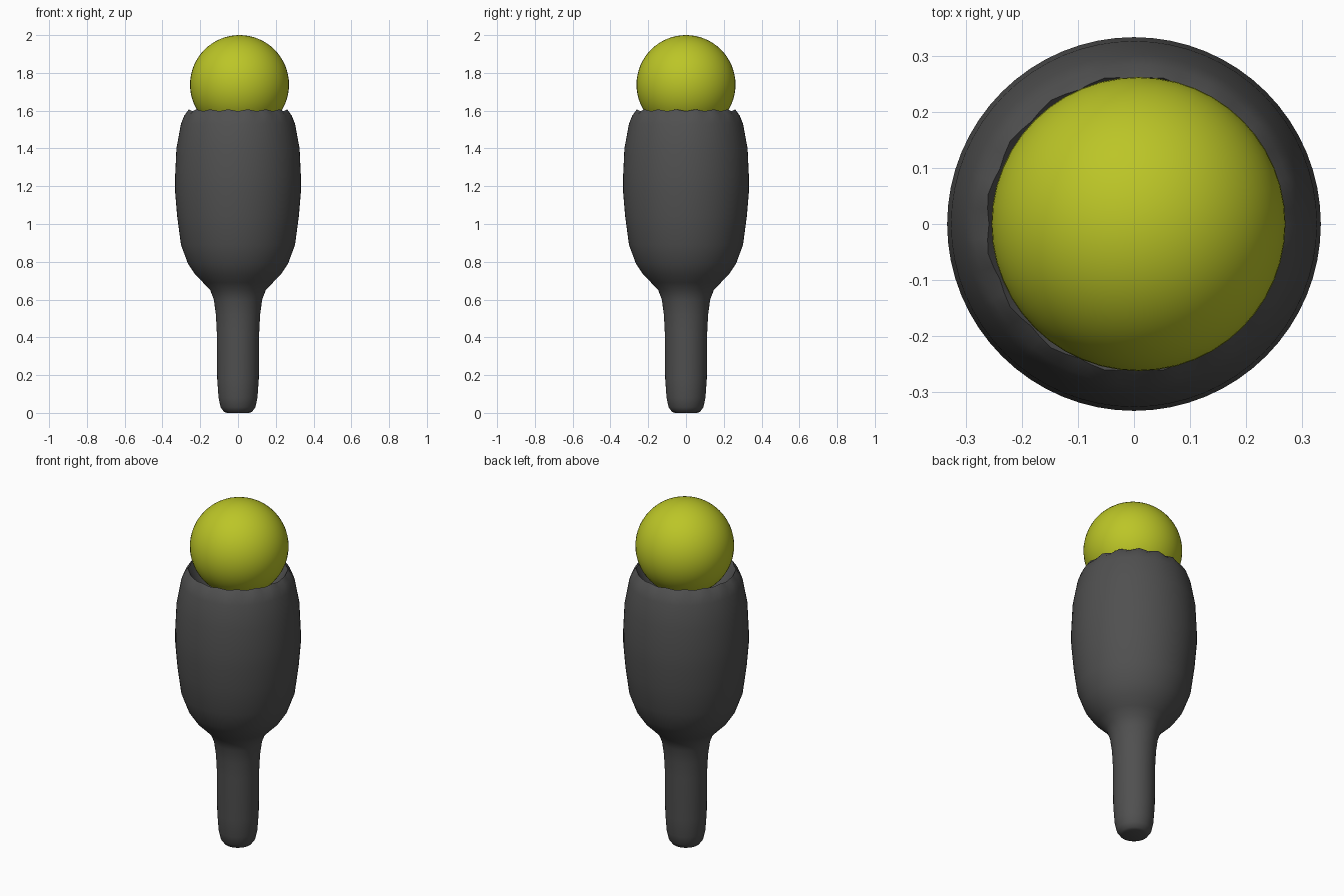
import bpy, bmesh, math

if "Cube" in bpy.data.objects:
    bpy.data.objects.remove(bpy.data.objects["Cube"])


def material(name, color):
    mat = bpy.data.materials.new(name)
    mat.diffuse_color = color
    mat.use_nodes = True
    mat.node_tree.nodes["Principled BSDF"].inputs["Base Color"].default_value = mat.diffuse_color
    return mat


def finish(name, bm, mat, angle):
    bmesh.ops.recalc_face_normals(bm, faces=bm.faces)
    mesh = bpy.data.meshes.new(name)
    bm.to_mesh(mesh)
    bm.free()
    mesh.materials.append(mat)
    obj = bpy.data.objects.new(name, mesh)
    bpy.context.collection.objects.link(obj)
    bpy.ops.object.select_all(action='DESELECT')
    obj.select_set(True)
    bpy.context.view_layer.objects.active = obj
    bpy.ops.object.shade_smooth_by_angle(angle=math.radians(angle))
    return obj


def lathe(profile, segments):
    """Rings of (radius, z, scallop), capped at both ends."""
    bm = bmesh.new()
    rings = []
    for r, z, wave in profile:
        ring = []
        for i in range(segments):
            a = math.tau * i / segments
            w = -wave * math.cos(16 * a)   # 16 scallops around the rim
            ring.append(bm.verts.new(((r + 0.7 * w) * math.cos(a),
                                      (r + 0.7 * w) * math.sin(a), z + w)))
        rings.append(ring)
    for lo, hi in zip(rings, rings[1:]):
        for i in range(segments):
            j = (i + 1) % segments
            bm.faces.new((lo[i], lo[j], hi[j], hi[i]))
    bm.faces.new(rings[0][::-1])
    bm.faces.new(rings[-1])
    return bm


# Holder: slim grip, swelling body, scalloped rim and a socket for the ball
profile = [
    (0.06, 0.0, 0), (0.075, 0.006, 0), (0.092, 0.03, 0), (0.103, 0.08, 0),
    (0.11, 0.18, 0), (0.112, 0.42, 0), (0.117, 0.52, 0), (0.128, 0.60, 0),
    (0.147, 0.65, 0), (0.185, 0.69, 0), (0.225, 0.73, 0), (0.265, 0.79, 0),
    (0.302, 0.89, 0), (0.322, 1.04, 0), (0.333, 1.17, 0), (0.333, 1.25, 0),
    (0.326, 1.40, 0), (0.302, 1.53, 0), (0.285, 1.575, 0.001),
    (0.262, 1.602, 0.005),
    (0.245, 1.575, 0.001), (0.215, 1.53, 0), (0.15, 1.48, 0), (0.06, 1.45, 0),
]
finish("holder", lathe(profile, 64), material("dark_grey", (0.08, 0.08, 0.08, 1)), 50)

# Ball resting in the socket, slightly off centre
bm = bmesh.new()
bmesh.ops.create_uvsphere(bm, u_segments=48, v_segments=32, radius=0.262)
bmesh.ops.translate(bm, verts=bm.verts, vec=(0.008, 0, 1.738))
finish("ball", bm, material("yellow_green", (0.5, 0.56, 0.02, 1)), 60)
